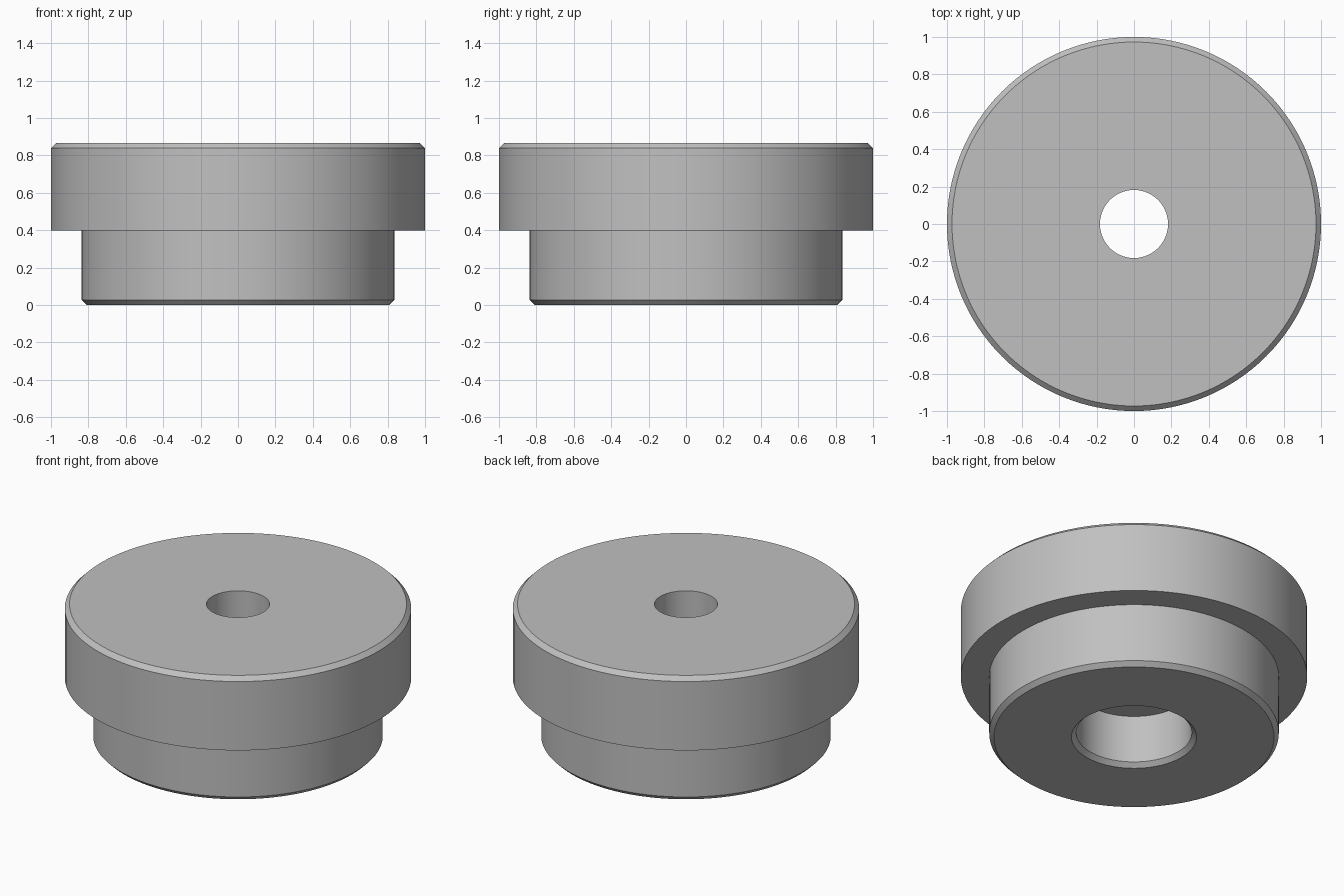
import bpy, bmesh, math

if "Cube" in bpy.data.objects:
    bpy.data.objects.remove(bpy.data.objects["Cube"])

SEGMENTS = 128

grey = bpy.data.materials.new("plain_grey")
grey.diffuse_color = (0.53, 0.53, 0.53, 1.0)
grey.use_nodes = True
grey.node_tree.nodes["Principled BSDF"].inputs["Base Color"].default_value = grey.diffuse_color


def lathe(name, profile, material):
    """Revolve a closed (radius, z) profile around the z axis."""
    bm = bmesh.new()
    rings = []
    for i in range(SEGMENTS):
        a = 2 * math.pi * i / SEGMENTS
        rings.append([bm.verts.new((r * math.cos(a), r * math.sin(a), z))
                      for r, z in profile])
    n = len(profile)
    for i in range(SEGMENTS):
        here, there = rings[i], rings[(i + 1) % SEGMENTS]
        for j in range(n):
            k = (j + 1) % n
            bm.faces.new((here[j], there[j], there[k], here[k]))
    bmesh.ops.recalc_face_normals(bm, faces=bm.faces)
    mesh = bpy.data.meshes.new(name)
    bm.to_mesh(mesh)
    bm.free()
    mesh.materials.append(material)
    obj = bpy.data.objects.new(name, mesh)
    bpy.context.collection.objects.link(obj)
    bpy.context.view_layer.objects.active = obj
    obj.select_set(True)
    bpy.ops.object.shade_smooth_by_angle(angle=math.radians(30))
    obj.select_set(False)
    return obj


# Flanged bushing: chamfered spigot, wide head, through hole and counterbore
CH = 0.027
HEIGHT, STEP = 0.866, 0.40
HEAD_R, SPIGOT_R, HOLE_R, BORE_R = 1.0, 0.836, 0.182, 0.334
BORE_DEPTH = 0.33

lathe("flanged_bushing", [
    (BORE_R + CH, 0), (SPIGOT_R - CH, 0), (SPIGOT_R, CH),    # foot and chamfer
    (SPIGOT_R, STEP), (HEAD_R, STEP),                        # shoulder
    (HEAD_R, HEIGHT - CH), (HEAD_R - CH, HEIGHT),            # head and chamfer
    (HOLE_R, HEIGHT), (HOLE_R, BORE_DEPTH),                  # through hole
    (BORE_R, BORE_DEPTH), (BORE_R, CH),                      # counterbore
], grey)
